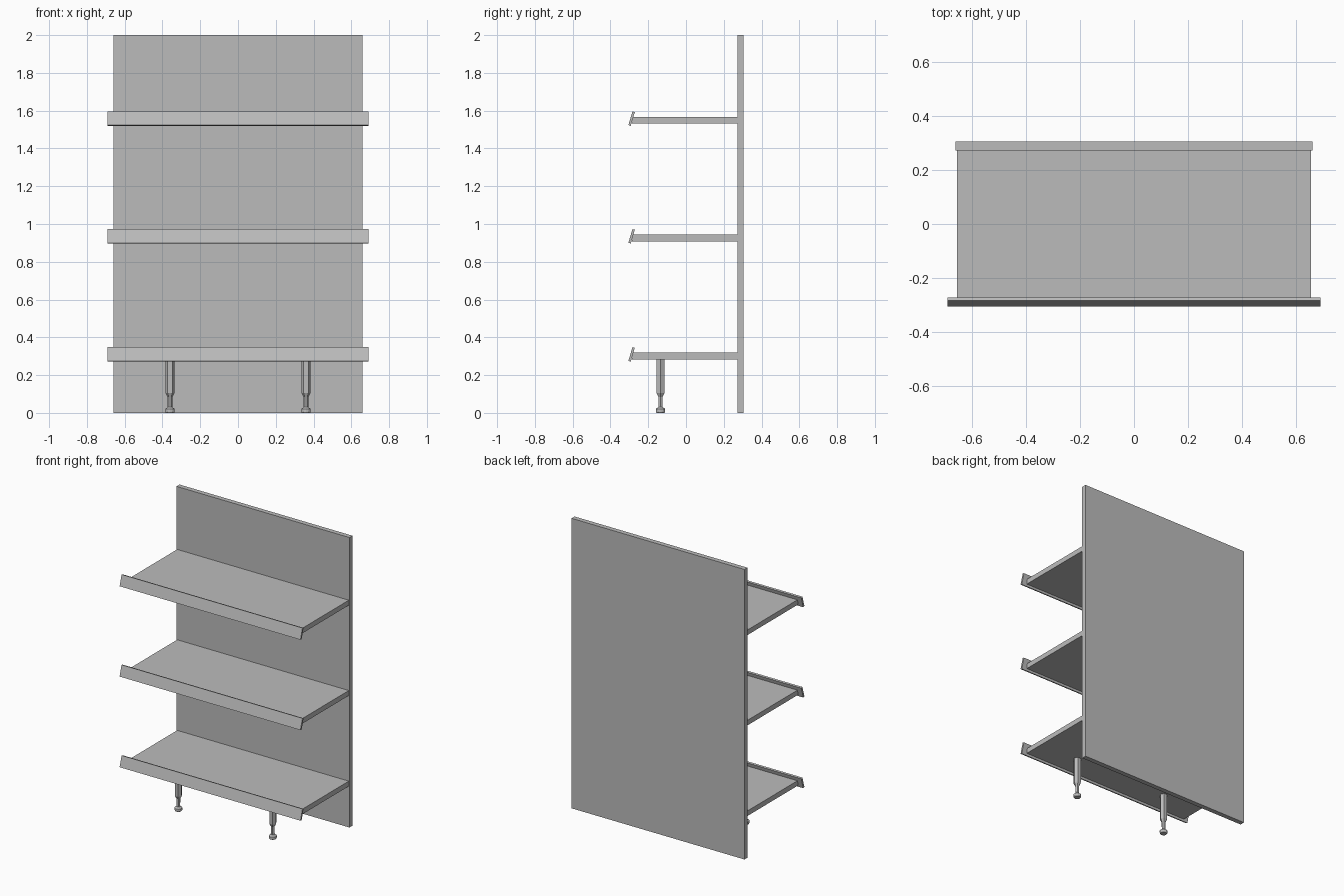
import bpy, bmesh, math

cube = bpy.data.objects.get("Cube")
if cube:
    bpy.data.objects.remove(cube, do_unlink=True)

GREY = (0.5, 0.5, 0.5, 1.0)
mat = bpy.data.materials.new("plain_grey")
mat.use_nodes = True
mat.diffuse_color = GREY
mat.node_tree.nodes["Principled BSDF"].inputs["Base Color"].default_value = GREY


def finish(name, bm):
    """Turn a bmesh into a flat-shaded grey object."""
    bmesh.ops.recalc_face_normals(bm, faces=bm.faces)
    mesh = bpy.data.meshes.new(name)
    bm.to_mesh(mesh)
    bm.free()
    mesh.materials.append(mat)
    obj = bpy.data.objects.new(name, mesh)
    bpy.context.collection.objects.link(obj)
    return obj


def box(name, size, centre, tilt=0.0):
    bm = bmesh.new()
    bmesh.ops.create_cube(bm, size=1)
    bmesh.ops.scale(bm, vec=size, verts=bm.verts)
    obj = finish(name, bm)
    obj.location = centre
    obj.rotation_euler.x = tilt
    return obj


def turned(name, profile, sides, centre):
    """Stack rings of (radius, height) into a closed solid."""
    bm = bmesh.new()
    rings = []
    for r, z in profile:
        angles = [math.tau * i / sides for i in range(sides)]
        rings.append([bm.verts.new((r * math.cos(a), r * math.sin(a), z)) for a in angles])
    for low, high in zip(rings, rings[1:]):
        for i in range(sides):
            j = (i + 1) % sides
            bm.faces.new((low[i], low[j], high[j], high[i]))
    bm.faces.new(rings[0])
    bm.faces.new(rings[-1])
    obj = finish(name, bm)
    obj.location = centre
    return obj


# Upright back panel
box("back_panel", (1.32, 0.033, 2.0), (0, 0.2885, 1.0))

# Three shelves, each with a wider lip leaning back
for level, z in zip(("lower", "middle", "upper"), (0.301, 0.926, 1.549)):
    box(level + "_shelf", (1.31, 0.557, 0.035), (0, -0.0065, z))
    box(level + "_shelf_lip", (1.38, 0.013, 0.076), (0, -0.288, z + 0.009),
        -math.radians(16.5))

# Front legs: six-sided post tapering to a neck, on a round foot
POST = [(0.012, 0.02), (0.013, 0.085), (0.024, 0.105), (0.024, 0.285)]
FOOT = [(0.021, 0.0), (0.025, 0.006), (0.025, 0.02), (0.014, 0.03)]
for side, x in (("right", -0.36), ("left", 0.36)):
    turned(side + "_leg", POST, 6, (x, -0.135, 0))
    turned(side + "_foot", FOOT, 12, (x, -0.135, 0))
